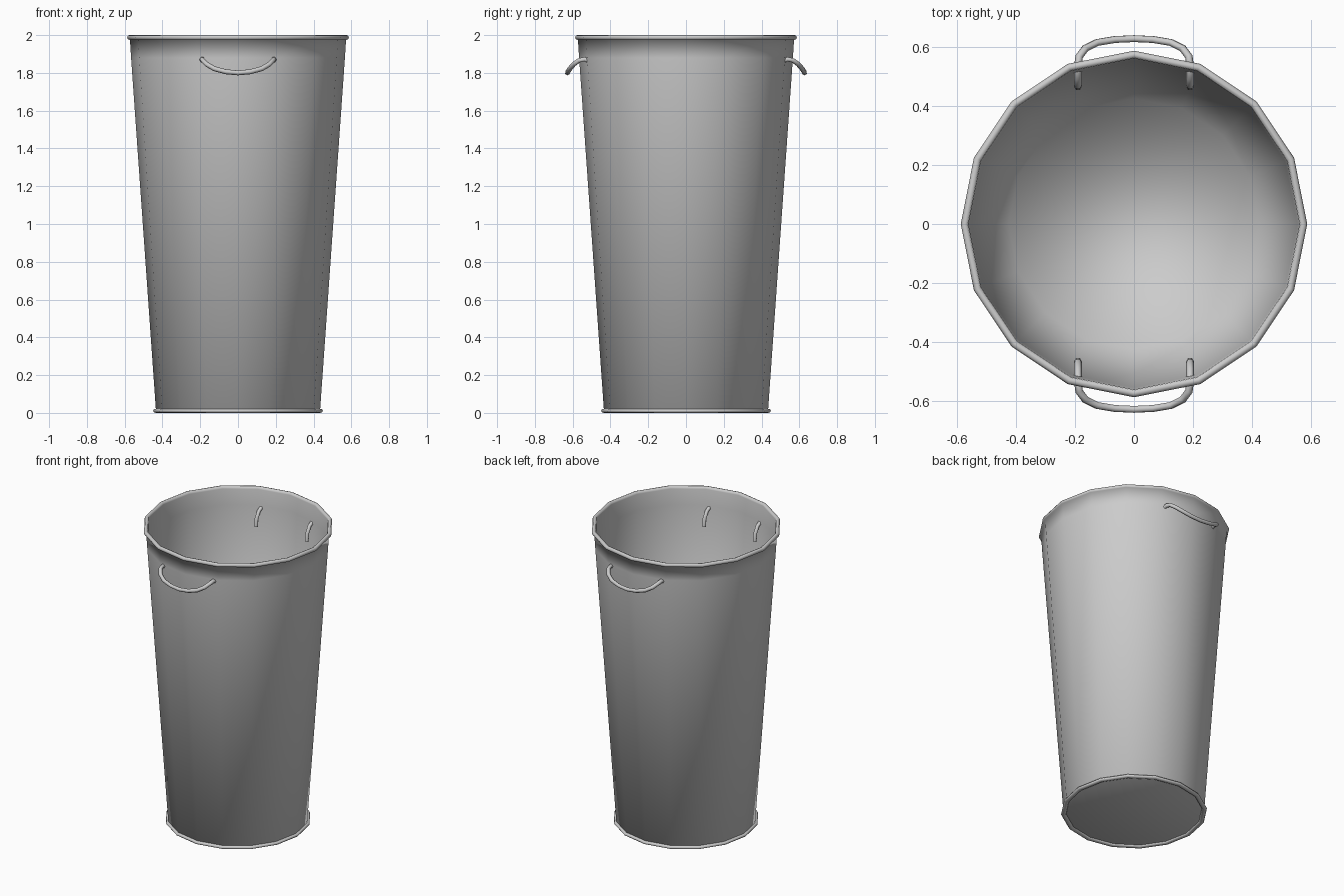
import bpy, bmesh
from math import cos, sin, tau

SIDES = 16

cube = bpy.data.objects.get("Cube")
if cube:
    bpy.data.objects.remove(cube, do_unlink=True)

metal = bpy.data.materials.new("grey metal")
metal.use_nodes = True
metal.diffuse_color = (0.6, 0.6, 0.6, 1)
metal.node_tree.nodes["Principled BSDF"].inputs["Base Color"].default_value = (0.6, 0.6, 0.6, 1)


def finish(name, bm):
    """Turn a bmesh into a smooth grey object."""
    for face in bm.faces:
        face.smooth = True
    mesh = bpy.data.meshes.new(name)
    bm.to_mesh(mesh)
    bm.free()
    mesh.materials.append(metal)
    obj = bpy.data.objects.new(name, mesh)
    bpy.context.collection.objects.link(obj)
    return obj


def lathe(name, profile, closed=False, cap_ends=False):
    """Spin (radius, height) points about z; optionally cap both ends."""
    bm = bmesh.new()
    rings = [[bm.verts.new((r * cos(tau * i / SIDES), r * sin(tau * i / SIDES), z))
              for i in range(SIDES)] for r, z in profile]
    pairs = list(zip(rings, rings[1:]))
    if closed:
        pairs.append((rings[-1], rings[0]))
    for a, b in pairs:
        for i in range(SIDES):
            j = (i + 1) % SIDES
            bm.faces.new((a[i], a[j], b[j], b[i]))
    if cap_ends:
        bm.faces.new(rings[0][::-1])
        bm.faces.new(rings[-1])
    bmesh.ops.recalc_face_normals(bm, faces=bm.faces)
    return finish(name, bm)


# Tapered body: underside, outer wall, rolled rim, inner wall and floor
lathe("bucket_body", [
    (0.41, 0.008), (0.435, 0.02), (0.566, 1.88), (0.572, 1.975),
    (0.583, 1.977), (0.587, 1.988), (0.582, 1.998), (0.573, 2.0),
    (0.564, 1.997), (0.561, 1.985), (0.554, 1.88), (0.425, 0.02),
], cap_ends=True)

# Rolled ring around the foot
lathe("foot_ring", [(0.434 + 0.016 * cos(tau * k / 8), 0.011 + 0.011 * sin(tau * k / 8))
                    for k in range(8)], closed=True)

# Drooping wire handles, hooked through the wall at the front and back
half_path = [(0.19, 0.465, 1.76), (0.19, 0.470, 1.81), (0.19, 0.495, 1.852),
             (0.19, 0.535, 1.873), (0.186, 0.567, 1.866), (0.165, 0.595, 1.845),
             (0.125, 0.615, 1.822), (0.065, 0.625, 1.806)]
path = half_path + [(0, 0.628, 1.80)] + [(-x, y, z) for x, y, z in reversed(half_path)]

for name, side in (("front_handle", -1), ("back_handle", 1)):
    curve = bpy.data.curves.new(name, "CURVE")
    curve.dimensions = "3D"
    curve.bevel_depth = 0.013
    curve.bevel_resolution = 1
    curve.use_fill_caps = True
    spline = curve.splines.new("POLY")
    spline.points.add(len(path) - 1)
    for point, (x, y, z) in zip(spline.points, path):
        point.co = (x, y * side, z, 1)
    spline.use_smooth = True
    curve.materials.append(metal)
    handle = bpy.data.objects.new(name, curve)
    bpy.context.collection.objects.link(handle)
